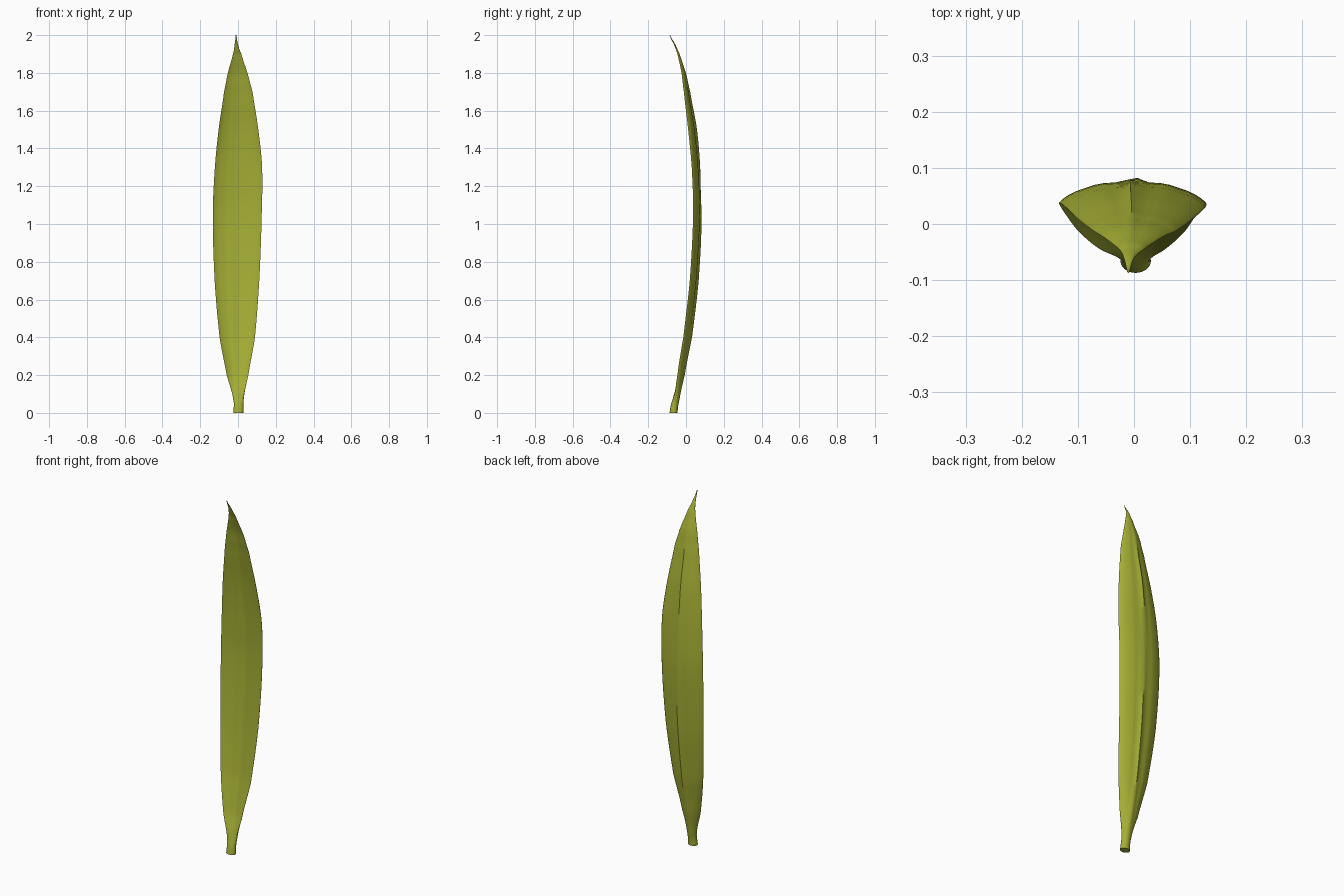
import bpy
import bmesh
import math

cube = bpy.data.objects.get("Cube")
if cube:
    bpy.data.objects.remove(cube, do_unlink=True)

green = bpy.data.materials.new("leaf green")
green.use_nodes = True
colour = (0.38, 0.43, 0.035, 1)
green.diffuse_color = colour
green.node_tree.nodes["Principled BSDF"].inputs["Base Color"].default_value = colour

# Stations along the leaf:
# height, right edge x, left edge x, back y of the blade, curl, thickness
STATIONS = [
    (0.0, -0.024, 0.03, -0.045, 0, 0.042),
    (0.07, -0.025, 0.03, -0.035, 0.005, 0.036),
    (0.2, -0.06, 0.055, -0.01, 0.026, 0.018),
    (0.4, -0.098, 0.09, 0.024, 0.032, 0.012),
    (0.7, -0.124, 0.113, 0.058, 0.032, 0.012),
    (1.05, -0.134, 0.126, 0.077, 0.034, 0.011),
    (1.3, -0.123, 0.128, 0.068, 0.032, 0.011),
    (1.5, -0.103, 0.108, 0.049, 0.032, 0.011),
    (1.7, -0.074, 0.077, 0.016, 0.022, 0.01),
    (1.8, -0.054, 0.05, -0.004, 0.015, 0.009),
    (1.9, -0.027, 0.018, -0.034, 0.006, 0.009),
    (1.95, -0.018, 0, -0.056, 0.001, 0.008),
    (2.0, -0.012, -0.008, -0.084, 0, 0.003),
]
STEPS, HALF = 6, 20


def blend(a, b, c, d, t):
    """Smooth curve between b and c."""
    return b + t * ((c - a) + t * ((2 * a - 5 * b + 4 * c - d)
                                   + t * (3 * (b - c) + d - a))) / 2


def stations():
    last = len(STATIONS) - 1
    for i in range(last):
        rows = [STATIONS[min(max(i + k, 0), last)] for k in (-1, 0, 1, 2)]
        for s in range(STEPS):
            t = s / STEPS
            row = [blend(*column, t) for column in zip(*rows)]
            row[0] = rows[1][0] + t * (rows[2][0] - rows[1][0])
            yield row
    yield STATIONS[last]


def section(z, right, left, back, curl, thick):
    """Closed outline: along the front face, then back along the rear."""
    width = (left - right) / 2
    middle = (left + right) / 2
    rib_x = 0.01 * (1 - z)
    points = []
    for i in range(2 * HALF):
        angle = math.pi * (i + 0.5) / HALF
        u = -math.cos(angle)
        x = middle + u * width
        # the blade bends forward most near its edges
        y = back - thick / 2 - curl * (0.4 * abs(u) ** 1.3 + 0.6 * abs(u) ** 4)
        y -= math.sin(angle) * thick / 2
        # raised midrib behind, shallow groove in front
        strength = min(1, width / 0.1) * min(1, curl / 0.02)
        ridge = math.exp(-((x - rib_x) / 0.009) ** 2) * strength
        y += ridge * (0.009 if math.sin(angle) < 0 else 0.004)
        # faint lengthwise pleats
        y += 0.0012 * strength * math.cos(u * 14) * (1 - u * u)
        points.append((x, y, z))
    return points


# Leaf blade with its stem, lofted through the sections
bm = bmesh.new()
rings = [[bm.verts.new(p) for p in section(*row)] for row in stations()]
for lower, upper in zip(rings, rings[1:]):
    for i in range(2 * HALF):
        j = (i + 1) % (2 * HALF)
        bm.faces.new((lower[i], lower[j], upper[j], upper[i]))
bm.faces.new(rings[0])
bm.faces.new(rings[-1])
bmesh.ops.recalc_face_normals(bm, faces=bm.faces)
mesh = bpy.data.meshes.new("leaf_blade")
bm.to_mesh(mesh)
bm.free()
mesh.materials.append(green)
leaf = bpy.data.objects.new("leaf_blade", mesh)
bpy.context.collection.objects.link(leaf)

bpy.ops.object.select_all(action="DESELECT")
leaf.select_set(True)
bpy.context.view_layer.objects.active = leaf
bpy.ops.object.shade_smooth_by_angle(angle=math.radians(50))
